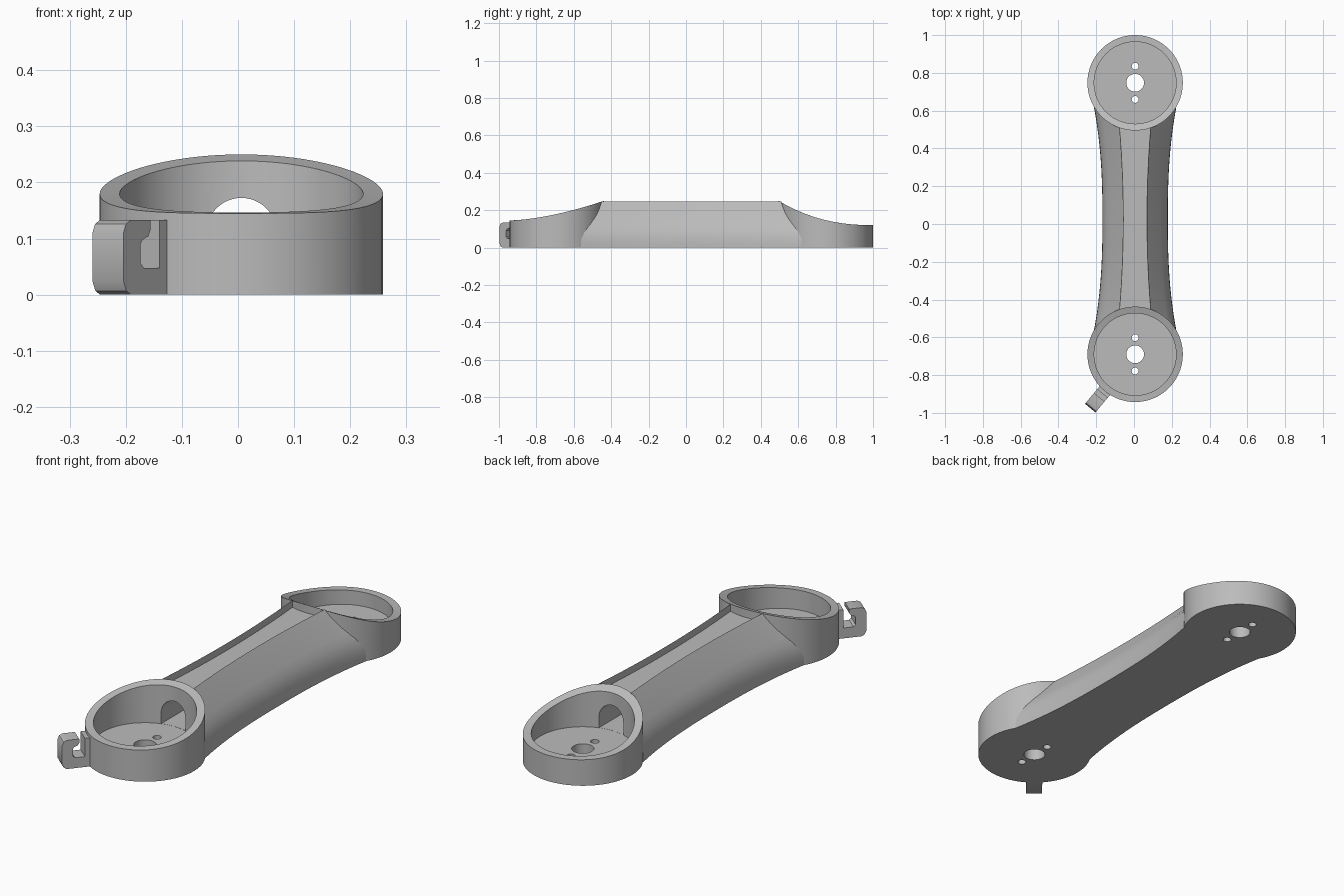
import bpy, bmesh, math
from mathutils import Vector

if "Cube" in bpy.data.objects:
    bpy.data.objects.remove(bpy.data.objects["Cube"], do_unlink=True)

CX = 0.006                      # model axis
R, R_IN, FLOOR = 0.2525, 0.217, 0.055
FRONT_Y, REAR_Y = -0.69, 0.7475
SEG = 96

grey = bpy.data.materials.new("plain grey")
grey.use_nodes = True
grey.diffuse_color = (0.5, 0.5, 0.5, 1)
grey.node_tree.nodes["Principled BSDF"].inputs["Base Color"].default_value = (0.5, 0.5, 0.5, 1)


def finish(name, bm):
    bmesh.ops.recalc_face_normals(bm, faces=bm.faces)
    mesh = bpy.data.meshes.new(name)
    bm.to_mesh(mesh)
    bm.free()
    mesh.materials.append(grey)
    ob = bpy.data.objects.new(name, mesh)
    bpy.context.collection.objects.link(ob)
    return ob


def loft(name, rings):
    """Skin a list of closed rings and cap both ends."""
    bm = bmesh.new()
    loops = [[bm.verts.new(p) for p in ring] for ring in rings]
    n = len(loops[0])
    for a, b in zip(loops, loops[1:]):
        for i in range(n):
            j = (i + 1) % n
            bm.faces.new((a[i], a[j], b[j], b[i]))
    bm.faces.new(loops[0])
    bm.faces.new(loops[-1])
    return finish(name, bm)


def circle(y, r, height):
    ring = []
    for i in range(SEG):
        a = 2 * math.pi * i / SEG
        py = y + r * math.sin(a)
        ring.append((CX + r * math.cos(a), py, height(py) if callable(height) else height))
    return ring


def cutter(name, rings):
    ob = loft(name, rings)
    ob.hide_render = True
    ob.hide_viewport = True
    return ob


def cut(ob, tool):
    mod = ob.modifiers.new("cut", "BOOLEAN")
    mod.operation = "DIFFERENCE"
    mod.solver = "EXACT"
    mod.object = tool


def smooth(ob):
    bpy.ops.object.select_all(action="DESELECT")
    ob.select_set(True)
    bpy.context.view_layer.objects.active = ob
    for mod in list(ob.modifiers):
        bpy.ops.object.modifier_apply(modifier=mod.name)
    bpy.ops.object.shade_smooth_by_angle(angle=math.radians(32))


# Arched passage that joins both cups through the beam
arch = [(-0.0625, FLOOR + 0.0005)]
arch += [(-0.0625 * math.cos(math.pi * i / 24), 0.11 + 0.0625 * math.sin(math.pi * i / 24))
         for i in range(25)]
arch.append((0.0625, FLOOR + 0.0005))
passage = cutter("passage_cutter", [[(CX + x, y, z) for x, z in arch] for y in (-0.56, 0.62)])


# Cups with a rim that sweeps up toward the beam
def front_rim(y):
    u = max(0, (y - FRONT_Y + R) / (2 * R))
    return 0.145 + 0.105 * u ** 1.6


def rear_rim(y):
    u = max(0, (REAR_Y + R - y) / (2 * R))
    return 0.12 + 0.13 * u ** 2.3


cup_parts = []
clearances = []
for name, y, rim in (("front_cup", FRONT_Y, front_rim), ("rear_cup", REAR_Y, rear_rim)):
    cup = loft(name, [circle(y, R, 0), circle(y, R, rim),
                      circle(y, R_IN, rim), circle(y, R_IN, FLOOR)])
    for offset, r in ((0, 0.047), (0.088, 0.018), (-0.088, 0.018)):
        cut(cup, cutter("hole_cutter", [circle(y + offset, r, z) for z in (-0.1, 0.1)]))
    cut(cup, passage)
    cup_parts.append(cup)
    clearances.append(cutter("cup_clearance", [circle(y, R - 0.002, z) for z in (-0.1, 0.4)]))

# Waisted beam with sloping sides and a shallow channel on top
SIDE = [(1, 0), (1, 0.02), (0.985, 0.05), (0.93, 0.08), (0.83, 0.11), (0.66, 0.142), (0, 0.245), (0, 0.212)]
rings = []
for i in range(41):
    t = i / 20 - 1
    y = 0.0275 + 0.59 * t
    wide = 0.173 + 0.045 * abs(t) ** 2.5
    top = 0.062 + 0.03 * t * t
    half = [(top + f * (wide - top), z) for f, z in SIDE]
    section = half + [(-x, z) for x, z in reversed(half)]
    rings.append([(CX + x, y, z) for x, z in section])
beam = loft("beam", rings)
for tool in clearances + [passage]:
    cut(beam, tool)

# Hook on the front cup: (distance from cup centre, height)
HOOK = [(0.246, 0), (0.35, 0), (0.363, 0.007), (0.371, 0.024), (0.371, 0.11), (0.364, 0.126),
        (0.35, 0.133), (0.296, 0.133), (0.296, 0.115), (0.302, 0.104), (0.318, 0.098),
        (0.324, 0.09), (0.324, 0.057), (0.315, 0.048), (0.271, 0.048), (0.271, 0.133), (0.246, 0.133)]
out = Vector((-0.641, -0.768, 0)).normalized()
across = Vector((-out.y, out.x, 0))
base = Vector((CX, FRONT_Y, 0))
hook = loft("cable_hook", [[base + out * r + across * s + Vector((0, 0, z)) for r, z in HOOK]
                           for s in (-0.036, 0.036)])

for part in cup_parts + [beam, hook]:
    smooth(part)
for ob in [o for o in bpy.data.objects if "cutter" in o.name or "clearance" in o.name]:
    bpy.data.objects.remove(ob, do_unlink=True)
